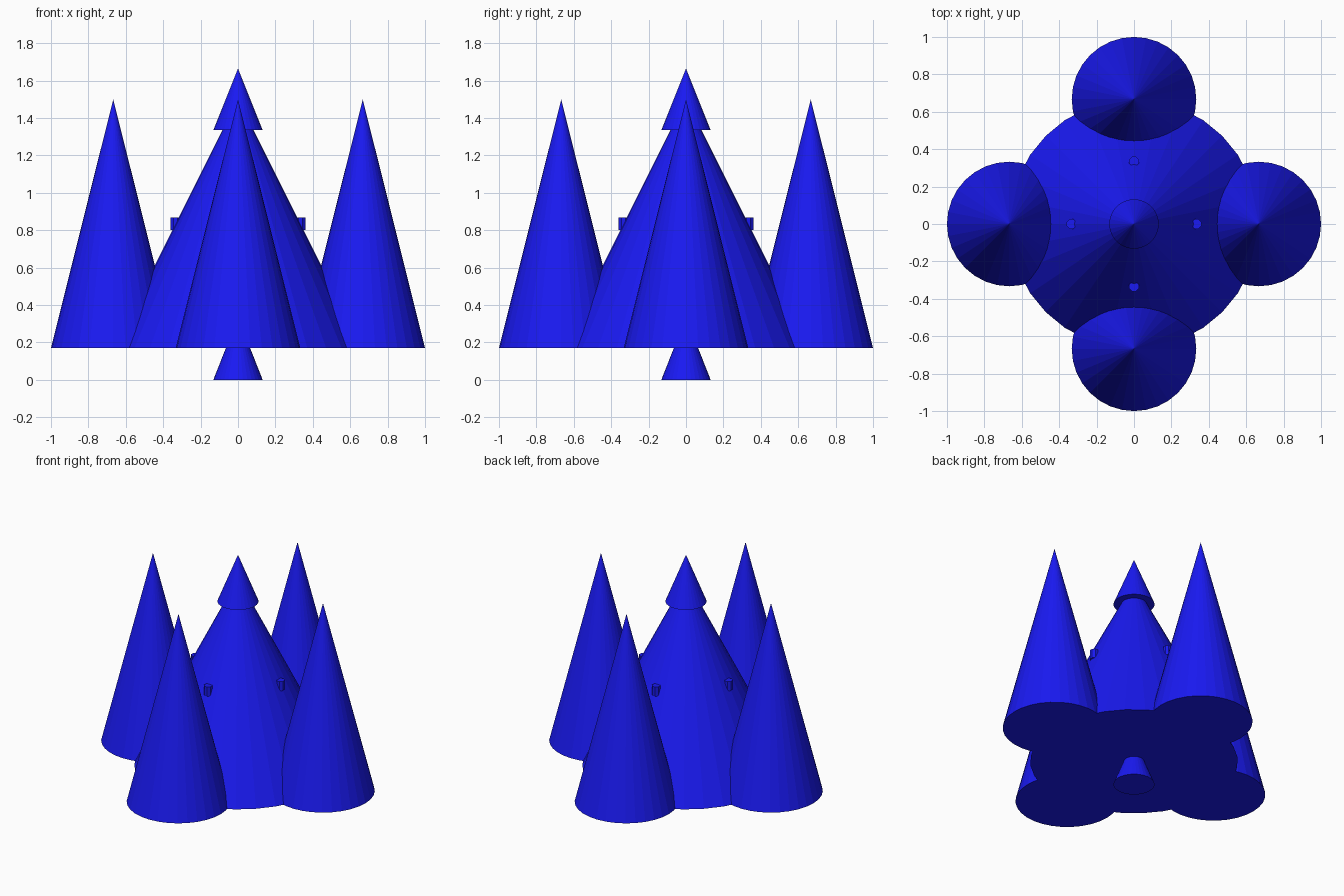
import bpy
from math import radians

if "Cube" in bpy.data.objects:
    bpy.data.objects.remove(bpy.data.objects["Cube"])

blue = bpy.data.materials.new("blue")
blue.diffuse_color = (0.01, 0.01, 0.9, 1)
blue.use_nodes = True
blue.node_tree.nodes["Principled BSDF"].inputs["Base Color"].default_value = blue.diffuse_color


def cone(name, x, y, z0, z1, radius):
    bpy.ops.mesh.primitive_cone_add(vertices=32, radius1=radius, radius2=0,
                                    depth=z1 - z0, location=(x, y, (z0 + z1) / 2))
    finish(name)


def finish(name):
    ob = bpy.context.object
    ob.name = name
    ob.data.materials.append(blue)


# Central body, its cap and the small foot
cone("main_cone", 0, 0, 0.17, 1.5, 0.667)
cone("top_cap", 0, 0, 1.335, 1.665, 0.132)
cone("foot", 0, 0, 0, 0.335, 0.132)

# Four outer cones and the four small studs on the central slope
for side, dx, dy in (("right", 1, 0), ("back", 0, 1), ("left", -1, 0), ("front", 0, -1)):
    cone(side + "_cone", dx * 0.667, dy * 0.667, 0.17, 1.5, 0.333)
    bpy.ops.mesh.primitive_cylinder_add(vertices=8, radius=0.028, depth=0.066,
                                        location=(dx * 0.334, dy * 0.334, 0.834),
                                        rotation=(0, 0, radians(22.5)))
    finish(side + "_stud")
